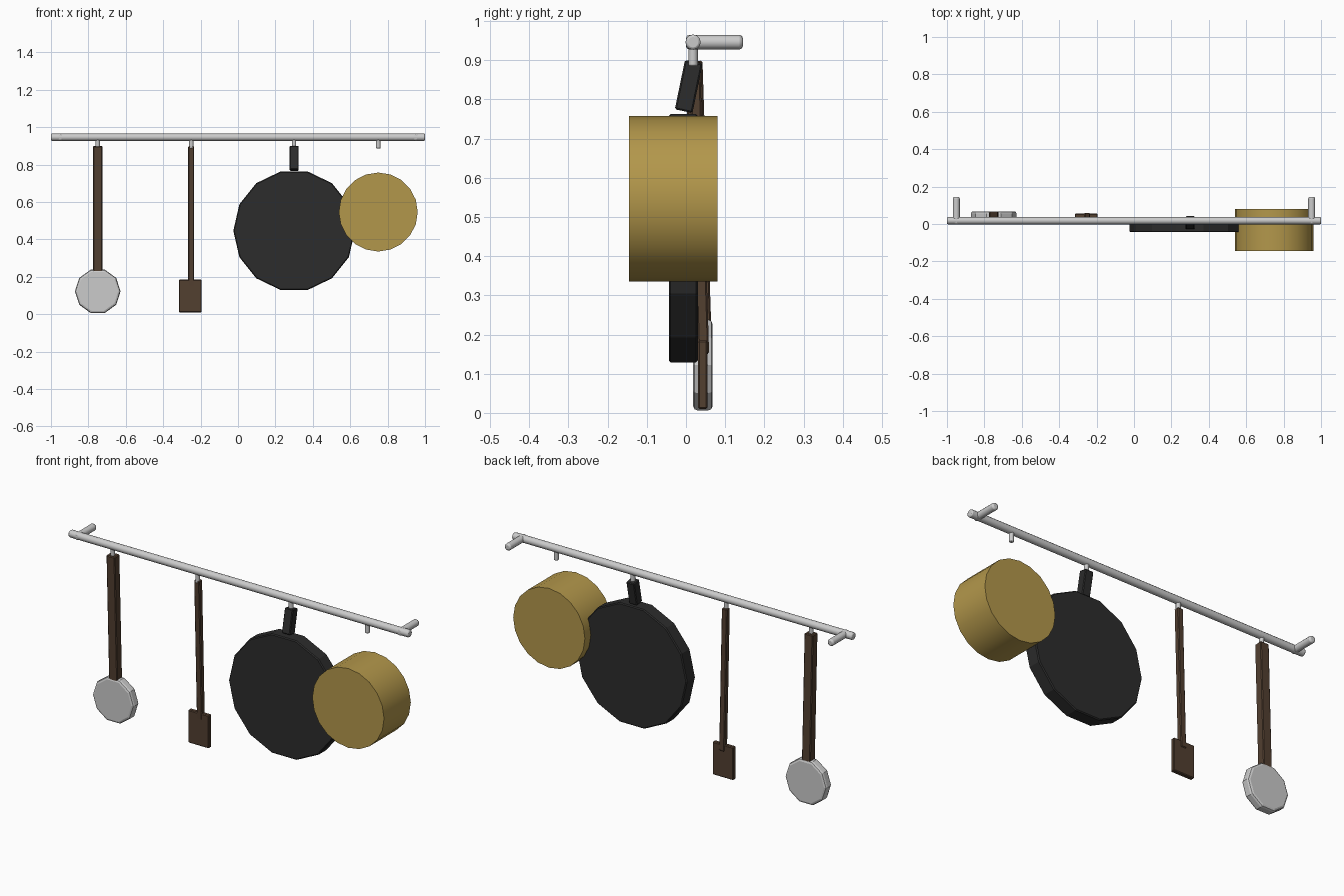
import bpy
from math import radians, pi, atan2
from mathutils import Vector

if "Cube" in bpy.data.objects:
    bpy.data.objects.remove(bpy.data.objects["Cube"])


def mat(name, rgb):
    m = bpy.data.materials.new(name)
    m.diffuse_color = (*rgb, 1)
    m.use_nodes = True
    m.node_tree.nodes["Principled BSDF"].inputs["Base Color"].default_value = m.diffuse_color
    return m


BROWN = mat("wood", (0.085, 0.05, 0.03))
BLACK = mat("iron", (0.025, 0.025, 0.025))
BRASS = mat("brass", (0.45, 0.31, 0.07))


def finish(name, material=None, bevel=0.0, segments=1, smooth=False):
    ob = bpy.context.object
    ob.name = name
    bpy.ops.object.transform_apply(location=False, rotation=True, scale=True)
    if material:
        ob.data.materials.append(material)
    if bevel:
        b = ob.modifiers.new("bevel", 'BEVEL')
        b.width, b.segments = bevel, segments
        b.limit_method, b.angle_limit = 'ANGLE', radians(50)
    if smooth:
        bpy.ops.object.shade_smooth_by_angle(angle=radians(50))
    return ob


def rod(name, a, b, r, sides=10, bevel=0.0, spin=0.0, material=None, smooth=False, segments=1):
    a, b = Vector(a), Vector(b)
    d = b - a
    bpy.ops.mesh.primitive_cylinder_add(
        vertices=sides, radius=r, depth=d.length, location=(a + b) / 2,
        rotation=d.to_track_quat('Z', 'Y').to_euler())
    return finish(name, material, bevel, segments, smooth)


def disc(name, x, z, y0, y1, r, sides, bevel=0.0, material=None, smooth=False, spin=0.0, segments=1):
    # cylinder facing the front, first corner pointing to +x
    bpy.ops.mesh.primitive_cylinder_add(
        vertices=sides, radius=r, depth=y1 - y0, location=(x, (y0 + y1) / 2, z),
        rotation=(pi / 2, spin, 0))
    ob = bpy.context.object
    ob.rotation_euler = (pi / 2, pi / 2 + spin, 0)
    return finish(name, material, bevel, segments, smooth)


def bar(name, x, w, t, top, bottom, material, bevel=0.004):
    # box handle running between two (y, z) points
    (y0, z0), (y1, z1) = top, bottom
    length = ((y1 - y0) ** 2 + (z1 - z0) ** 2) ** 0.5
    bpy.ops.mesh.primitive_cube_add(
        size=1, location=(x, (y0 + y1) / 2, (z0 + z1) / 2),
        rotation=(atan2(y1 - y0, z0 - z1), 0, 0))
    bpy.context.object.scale = (w, t, length)
    return finish(name, material, bevel)


# Rail, wall brackets and hooks
RY, RZ = 0.018, 0.946
rod("rail", (-1, RY, RZ), (1, RY, RZ), 0.0195, 12, 0.006, smooth=True, segments=2)
for side, x in (("left", -0.95), ("right", 0.95)):
    rod(side + "_bracket", (x, 0.0, RZ), (x, 0.145, RZ), 0.0185, 12, 0.008,
        smooth=True, segments=2)
for i, x in enumerate((-0.75, -0.25, 0.3, 0.75)):
    rod(f"hook_{i + 1}", (x, RY, RZ), (x, RY, 0.885), 0.012, 10, 0.004,
        smooth=True, segments=2)

# Ladle
bar("ladle_handle", -0.75, 0.05, 0.044, (0.02, 0.898), (0.043, 0.203), BROWN)
disc("ladle_bowl", -0.75, 0.122, 0.018, 0.068, 0.122, 10, 0.012, segments=2)

# Spatula
bar("spatula_handle", -0.25, 0.032, 0.028, (0.022, 0.898), (0.045, 0.15), BROWN)
bar("spatula_blade", -0.255, 0.122, 0.024, (0.043, 0.185), (0.043, 0.01), BROWN)

# Frying pan
bar("pan_handle", 0.3, 0.048, 0.046, (0.02, 0.896), (-0.006, 0.770), BLACK)
disc("pan_body", 0.3, 0.446, -0.044, 0.03, 0.325, 14, 0.005, BLACK)

# Pot
disc("pot_body", 0.75, 0.546, -0.145, 0.08, 0.211, 20, 0.0, BRASS, smooth=True)
